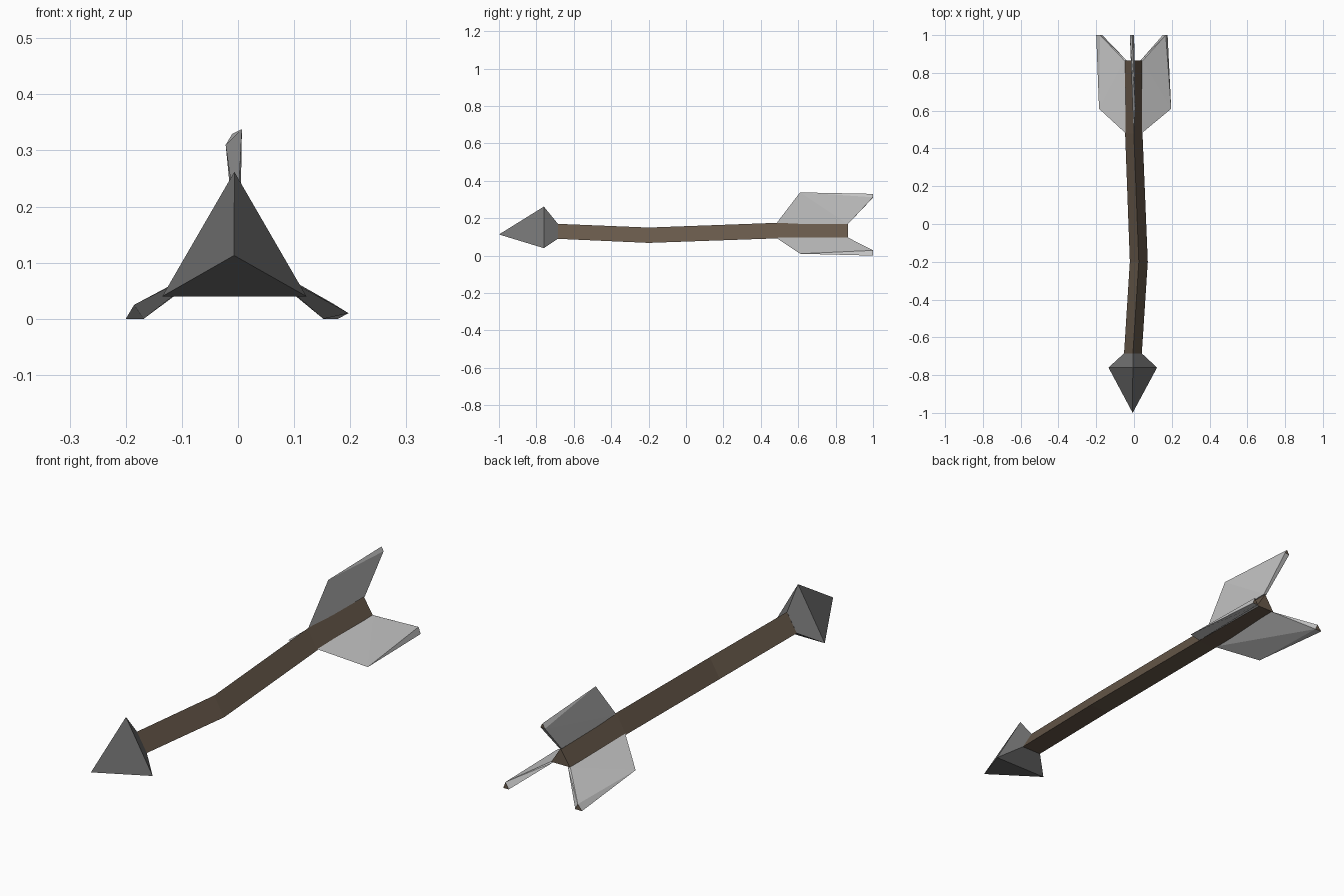
import bpy, bmesh

if "Cube" in bpy.data.objects:
    bpy.data.objects.remove(bpy.data.objects["Cube"])


def material(name, rgb):
    m = bpy.data.materials.new(name)
    m.diffuse_color = (*rgb, 1)
    m.use_nodes = True
    m.node_tree.nodes["Principled BSDF"].inputs["Base Color"].default_value = m.diffuse_color
    return m


WOOD = material("brown wood", (0.135, 0.098, 0.068))
STEEL = material("dark steel", (0.165, 0.165, 0.165))
FEATHER = material("pale feather", (0.56, 0.56, 0.56))


def finish(name, bm, *mats):
    bmesh.ops.recalc_face_normals(bm, faces=bm.faces)
    me = bpy.data.meshes.new(name)
    bm.to_mesh(me)
    bm.free()
    for m in mats:
        me.materials.append(m)
    ob = bpy.data.objects.new(name, me)
    bpy.context.collection.objects.link(ob)
    return ob


def loft(name, rings, mat):
    """Skin three-sided rings (y, left x, right x, base z, top z), with end caps."""
    bm = bmesh.new()
    loops = []
    for y, xl, xr, zb, zt in rings:
        pts = [(xl, y, zb), (xr, y, zb), ((xl + xr) / 2, y, zt)]
        loops.append([bm.verts.new(p) for p in pts])
    for a, b in zip(loops, loops[1:]):
        for i in range(3):
            j = (i + 1) % 3
            bm.faces.new((a[i], a[j], b[j], b[i]))
    bm.faces.new(loops[0])
    bm.faces.new(loops[-1])
    bmesh.ops.remove_doubles(bm, verts=bm.verts, dist=1e-5)
    return finish(name, bm, mat)


# Bent triangular shaft
loft("shaft", [(-0.69, -0.053, 0.041, 0.09, 0.17),
               (-0.20, -0.022, 0.073, 0.068, 0.15),
               (0.48, -0.047, 0.045, 0.092, 0.175),
               (0.865, -0.047, 0.042, 0.098, 0.168)], WOOD)

# Arrow head: three-sided point, tapering back to the shaft
head = loft("arrow_head", [(-0.76, -0.135, 0.122, 0.04, 0.262),
                           (-0.685, -0.053, 0.041, 0.09, 0.17)], STEEL)
bm = bmesh.new()
bm.from_mesh(head.data)
cap = [f for f in bm.faces if f.normal.y < -0.99]
bmesh.ops.poke(bm, faces=cap)
for v in bm.verts:
    if len(v.link_edges) == 3 and abs(v.co.x) < 0.05 and abs(v.co.y + 0.76) < 1e-4 and v.co.z < 0.2:
        v.co = (-0.007, -1.0, 0.113)
bm.to_mesh(head.data)
bm.free()


# Feathers: sharp front edge, small triangular rear tip
def feather(name, root_x, root_z, front, rear):
    bm = bmesh.new()
    pts = [(root_x, 0.48, root_z), (root_x - 0.006, 0.865, root_z),
           (root_x + 0.006, 0.865, root_z), (front[0], 0.61, front[1])]
    pts += [(x, 1.0, z) for x, z in rear]
    for p in pts:
        bm.verts.new(p)
    bmesh.ops.convex_hull(bm, input=bm.verts)
    ob = finish(name, bm, FEATHER, WOOD)
    for p in ob.data.polygons:
        p.material_index = 1 if p.normal.y > 0.95 else 0


feather("top_feather", -0.002, 0.168, (0.007, 0.338),
        [(-0.022, 0.31), (-0.01, 0.33), (0.0, 0.312)])
feather("left_feather", -0.044, 0.097, (-0.185, 0.025),
        [(-0.2, 0.0), (-0.168, 0.0), (-0.18, 0.025)])
feather("right_feather", 0.040, 0.097, (0.197, 0.01),
        [(0.178, 0.0), (0.152, 0.0), (0.168, 0.028)])
